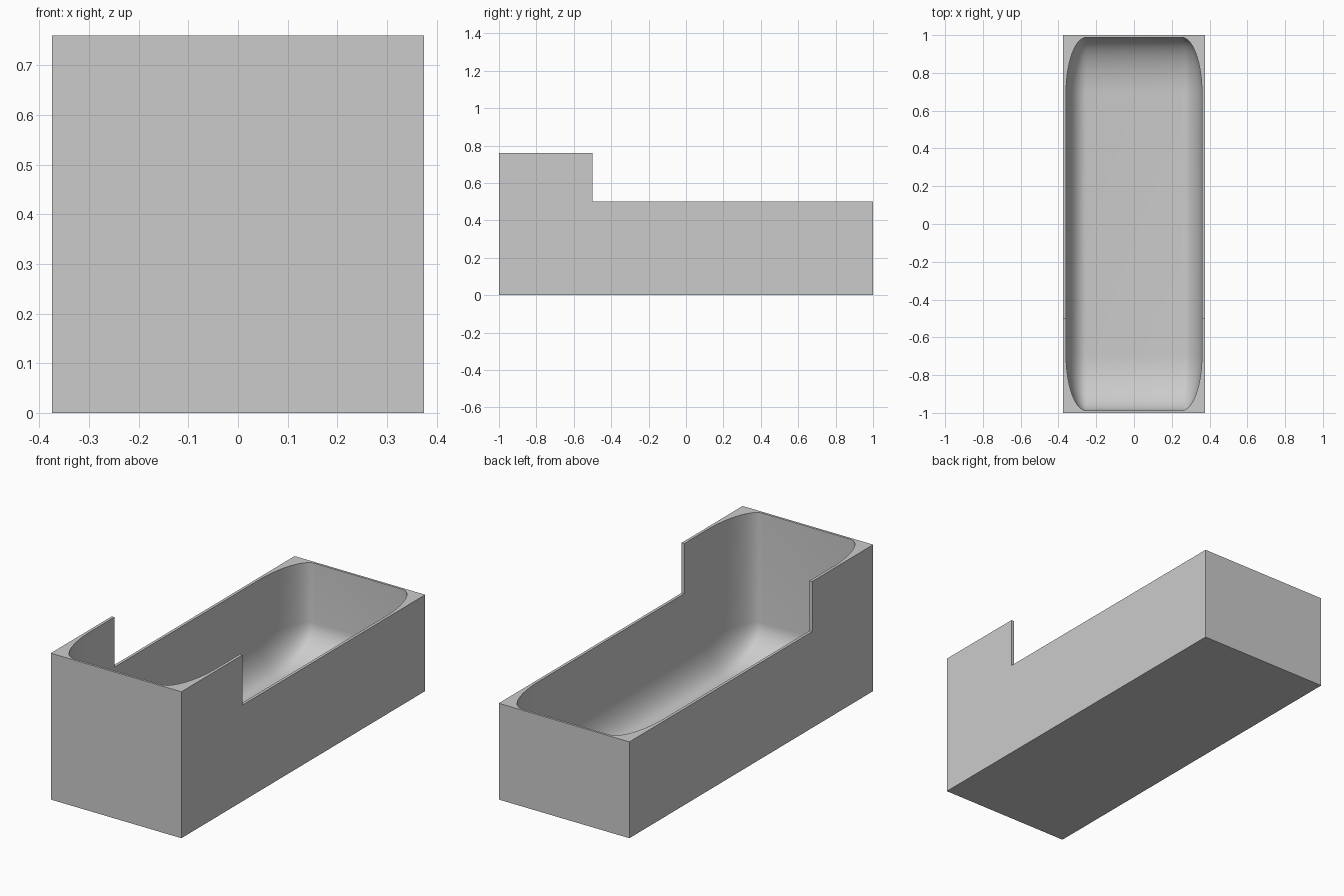
import bpy
import bmesh
from math import radians

old = bpy.data.objects.get("Cube")
if old:
    bpy.data.objects.remove(old, do_unlink=True)

HALF_W, HALF_L = 0.375, 1.0
LOW, HIGH, STEP_Y = 0.5, 0.76, -0.5

# Single plain grey
grey = bpy.data.materials.new("plain_grey")
grey.use_nodes = True
colour = (0.6, 0.6, 0.6, 1)
grey.diffuse_color = colour
grey.node_tree.nodes["Principled BSDF"].inputs["Base Color"].default_value = colour


def make_object(name, bm):
    bmesh.ops.recalc_face_normals(bm, faces=bm.faces)
    mesh = bpy.data.meshes.new(name)
    bm.to_mesh(mesh)
    bm.free()
    mesh.materials.append(grey)
    obj = bpy.data.objects.new(name, mesh)
    bpy.context.collection.objects.link(obj)
    return obj


# Outer block: stepped side profile extruded across the width
profile = [(-HALF_L, 0), (HALF_L, 0), (HALF_L, LOW),
           (STEP_Y, LOW), (STEP_Y, HIGH), (-HALF_L, HIGH)]
bm = bmesh.new()
side = bm.faces.new([bm.verts.new((-HALF_W, y, z)) for y, z in profile])
ext = bmesh.ops.extrude_face_region(bm, geom=[side])
moved = [g for g in ext["geom"] if isinstance(g, bmesh.types.BMVert)]
bmesh.ops.translate(bm, vec=(2 * HALF_W, 0, 0), verts=moved)
tub = make_object("stepped_tub", bm)

# Hollow: rounded cube stretched to the inside of the block
bm = bmesh.new()
bmesh.ops.create_cube(bm, size=2)
bmesh.ops.bevel(bm, geom=bm.edges[:], offset=0.3, offset_type='OFFSET',
                segments=16, profile=0.5, affect='EDGES')
bmesh.ops.scale(bm, vec=(0.36, 0.988, 0.6), verts=bm.verts)
bmesh.ops.translate(bm, vec=(0, 0, 0.612), verts=bm.verts)
cutter = make_object("hollow_cutter", bm)
cutter.hide_render = True

# Carve the hollow and keep only the result
cut = tub.modifiers.new("hollow", 'BOOLEAN')
cut.operation = 'DIFFERENCE'
cut.solver = 'EXACT'
cut.object = cutter
bpy.ops.object.select_all(action='DESELECT')
tub.select_set(True)
bpy.context.view_layer.objects.active = tub
bpy.ops.object.modifier_apply(modifier=cut.name)
bpy.data.objects.remove(cutter, do_unlink=True)

# Smooth inside curves, crisp outer edges
bpy.ops.object.shade_smooth_by_angle(angle=radians(30))
